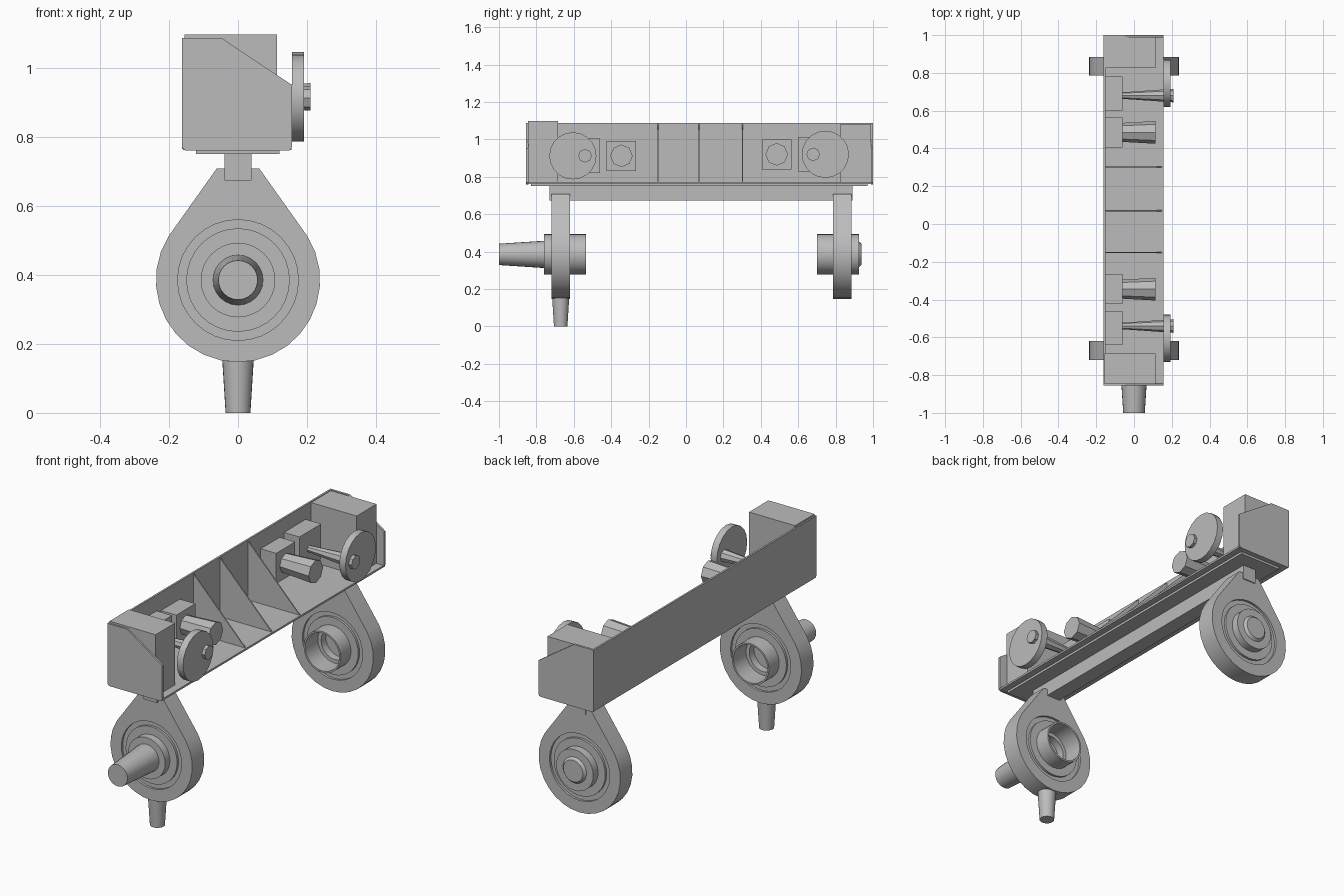
import bpy, bmesh, math
from mathutils import Matrix, Vector

cube = bpy.data.objects.get("Cube")
if cube:
    bpy.data.objects.remove(cube, do_unlink=True)

grey = bpy.data.materials.new("plain grey")
grey.use_nodes = True
COLOUR = (0.5, 0.5, 0.5, 1)
grey.diffuse_color = COLOUR
grey.node_tree.nodes["Principled BSDF"].inputs["Base Color"].default_value = COLOUR


def finish(name, bm, smooth=False):
    bmesh.ops.recalc_face_normals(bm, faces=bm.faces)
    mesh = bpy.data.meshes.new(name)
    bm.to_mesh(mesh)
    bm.free()
    mesh.materials.append(grey)
    obj = bpy.data.objects.new(name, mesh)
    bpy.context.collection.objects.link(obj)
    if smooth:
        bpy.ops.object.select_all(action="DESELECT")
        obj.select_set(True)
        bpy.context.view_layer.objects.active = obj
        bpy.ops.object.shade_smooth_by_angle(angle=math.radians(35))
    return obj


def box(name, x, y, z):
    bm = bmesh.new()
    bmesh.ops.create_cube(bm, size=1)
    for v in bm.verts:
        v.co = [(a + b) / 2 + c * (b - a) for c, (a, b) in zip(v.co, (x, y, z))]
    return finish(name, bm)


def rod(name, start, end, r1, r2, sides=24):
    """Tapered cylinder between two points."""
    start, end = Vector(start), Vector(end)
    axis = end - start
    turn = axis.to_track_quat("Z", "Y").to_matrix().to_4x4()
    bm = bmesh.new()
    bmesh.ops.create_cone(bm, cap_ends=True, segments=sides, radius1=r1, radius2=r2,
                          depth=axis.length,
                          matrix=Matrix.Translation((start + end) / 2) @ turn)
    return finish(name, bm, sides > 8)


def plate(name, loops, y0, y1, smooth=False):
    """Extrude xz outlines along y; a second outline makes a hole."""
    bm = bmesh.new()
    edges = []
    for loop in loops:
        vs = [bm.verts.new((x, y0, z)) for x, z in loop]
        edges += [bm.edges.new((vs[i - 1], vs[i])) for i in range(len(vs))]
    bmesh.ops.triangle_fill(bm, edges=edges, use_beauty=True)
    geom = bmesh.ops.extrude_face_region(bm, geom=bm.faces[:], use_keep_orig=True)["geom"]
    bmesh.ops.translate(bm, vec=(0, y1 - y0, 0),
                        verts=[g for g in geom if isinstance(g, bmesh.types.BMVert)])
    return finish(name, bm, smooth)


def lathe(name, profile, y, z, facing, steps=32):
    """Spin (radius, depth) points about a y-running axis."""
    bm = bmesh.new()
    vs = [bm.verts.new((r, y + facing * d, z)) for r, d in profile]
    edges = [bm.edges.new(pair) for pair in zip(vs, vs[1:])]
    bmesh.ops.spin(bm, geom=vs + edges, cent=(0, y, z), axis=(0, 1, 0),
                   angle=math.tau, steps=steps)
    bmesh.ops.remove_doubles(bm, verts=bm.verts, dist=0.0005)
    return finish(name, bm, True)


def arc(radius, z, first, last, steps):
    angles = [math.radians(first + (last - first) * i / steps) for i in range(steps + 1)]
    return [(radius * math.cos(a), z + radius * math.sin(a)) for a in angles]


# Open channel: floor, long wall and shaped end plates
box("channel_floor", (-0.16, 0.155), (-0.85, 1.0), (0.762, 0.772))
box("channel_wall", (-0.162, -0.152), (-0.85, 1.0), (0.765, 1.087))
END = [(-0.162, 0.77), (-0.152, 0.76), (0.148, 0.76), (0.157, 0.77),
       (0.157, 0.95), (-0.048, 1.087), (-0.162, 1.087)]
plate("front_end_plate", [END], -0.855, -0.843)
plate("back_end_plate", [END], 0.988, 1.0)
box("front_end_box", (-0.155, 0.113), (-0.846, -0.685), (0.77, 1.097))
box("back_end_box", (-0.155, 0.113), (0.825, 0.99), (0.77, 1.083))

# Triangular stiffeners
for i, y in enumerate((-0.15, 0.07, 0.302)):
    plate(f"stiffener_{i + 1}", [[(-0.155, 0.768), (0.153, 0.768), (-0.155, 1.085)]],
          y - 0.003, y + 0.003)

# Drive blocks, motors and offset wheels at both ends
for end, side, mid, z in (("front", -1, -0.345, 0.912), ("back", 1, 0.485, 0.92)):
    box(f"{end}_motor_block", (-0.155, -0.062), (mid - 0.079, mid + 0.079), (z - 0.08, z + 0.08))
    rod(f"{end}_motor", (-0.065, mid, z), (0.113, mid, z), 0.05, 0.06, 8)
    hub = mid + side * 0.195
    block = mid + side * 0.205
    box(f"{end}_axle_block", (-0.155, -0.062), (block - 0.09, block + 0.09), (z - 0.092, z + 0.092))
    rod(f"{end}_axle", (-0.065, hub, z), (0.21, hub, z), 0.017, 0.036, 8)
    wheel = mid + side * 0.26
    rod(f"{end}_wheel", (0.156, wheel, z), (0.192, wheel, z), 0.126, 0.126, 20)

# Underside plate and beam
box("under_plate", (-0.122, 0.12), (-0.83, 0.97), (0.75, 0.763))
box("under_beam", (-0.039, 0.039), (-0.73, 0.89), (0.674, 0.752))

# Teardrop hangers with grooved hubs, open tube on the inner side
AXIS = 0.385
TEAR = [(-0.062, 0.708), (0.062, 0.708)] + arc(0.238, AXIS, 32, -212, 20)
HOLE = arc(0.175, AXIS, 0, 348.75, 31)
HUB = [(0.175, 0.05), (0.175, 0.038), (0.15, 0.038), (0.15, 0.05), (0.108, 0.05),
       (0.108, 0.09), (0, 0.09)]
TUBE = [(0.175, -0.05), (0.175, -0.038), (0.15, -0.038), (0.15, -0.05), (0.108, -0.05),
        (0.108, -0.135), (0.099, -0.135), (0.099, -0.03), (0.08, -0.03), (0.08, 0.01), (0, 0.01)]
for end, y, out in (("front", -0.67, -1), ("back", 0.835, 1)):
    plate(f"{end}_hanger", [TEAR, HOLE], y - 0.05, y + 0.05, True)
    lathe(f"{end}_hub", HUB, y, AXIS, out)
    lathe(f"{end}_tube", TUBE, y, AXIS, out)

# Front shaft, lower peg and back boss
rod("front_shaft", (0, -0.755, AXIS), (0, -1.0, AXIS), 0.073, 0.057)
rod("lower_peg", (0, -0.67, 0), (0, -0.67, 0.16), 0.036, 0.046)
rod("back_boss", (0, 0.92, AXIS), (0, 0.938, AXIS), 0.073, 0.057)
